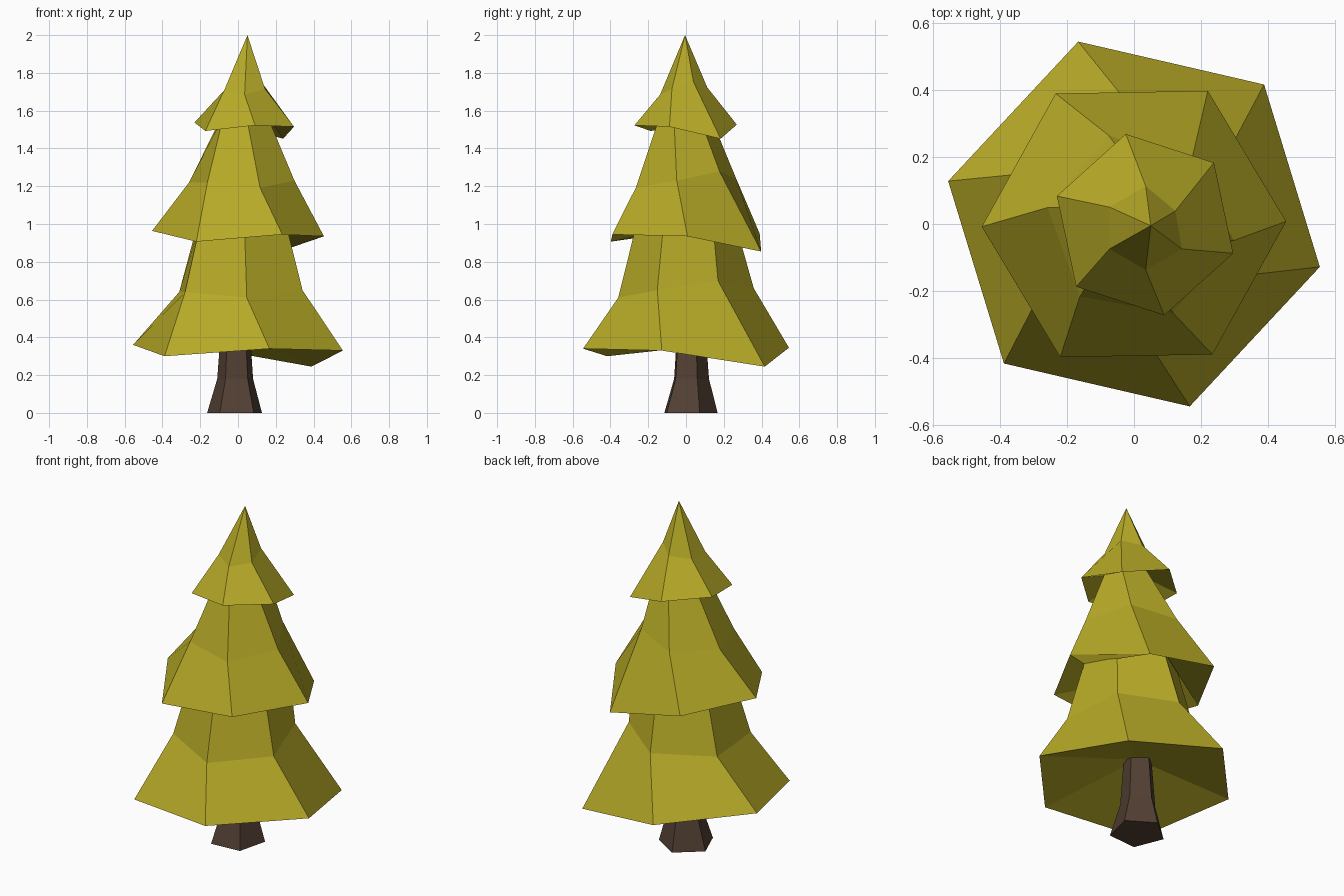
import bpy, bmesh
from math import sin, cos, radians

if "Cube" in bpy.data.objects:
    bpy.data.objects.remove(bpy.data.objects["Cube"])

# Height wobble for the six corners: front-right, right, back-right, back-left, left, front-left
RIM_DZ = [.01, 0, -.085, .015, .03, -.03]
MID_DZ = [-.04, 0, .05, .01, -.01, -.01]
MID_R = [1, 1, .82, 1, 1, 1]
FLAT = [0] * 6
ROUND = [1] * 6


def material(name, rgb):
    m = bpy.data.materials.new(name)
    m.diffuse_color = (*rgb, 1)
    m.use_nodes = True
    m.node_tree.nodes["Principled BSDF"].inputs["Base Color"].default_value = m.diffuse_color
    return m


def ring(bm, cx, cy, r, start, z, n=6, dz=FLAT, scale=1, rad=ROUND):
    out = []
    for i in range(n):
        a = radians(start + 360 * i / n)
        out.append(bm.verts.new((cx + r * rad[i] * cos(a), cy + r * rad[i] * sin(a),
                                 z + scale * dz[i])))
    return out


def bridge(bm, a, b):
    n = len(a)
    for i in range(n):
        j = (i + 1) % n
        bm.faces.new((a[i], a[j], b[j], b[i]))


def fan(bm, loop, point):
    tip = bm.verts.new(point)
    for i in range(len(loop)):
        bm.faces.new((loop[i], loop[(i + 1) % len(loop)], tip))


def finish(bm, name, mat):
    bmesh.ops.recalc_face_normals(bm, faces=bm.faces[:])
    me = bpy.data.meshes.new(name)
    bm.to_mesh(me)
    bm.free()
    ob = bpy.data.objects.new(name, me)
    me.materials.append(mat)
    bpy.context.collection.objects.link(ob)


needles = material("needles", (.47, .40, .02))
bark = material("bark", (.085, .051, .034))

# Foliage: three twisted skirts, each underside joined to the neck of the one below
# (rim, middle, neck) as (cx, cy, radius, start angle, z), plus wobble strength
tiers = [
    ((0, 0, .57, -73, .33), (.015, 0, .36, -85, .65), (.02, 0, .26, -87, 1.01), 1),
    ((0, 0, .455, -59, .935), (.02, 0, .283, -70, 1.23), (.035, -.005, .135, -86, 1.57), .95),
    ((.033, -.002, .277, -78, 1.515), (.035, -.012, .125, -90, 1.715), None, .75),
]
bm = bmesh.new()
neck = None
for rim_p, mid_p, neck_p, s in tiers:
    rim = ring(bm, *rim_p, dz=RIM_DZ, scale=s)
    mid = ring(bm, *mid_p, dz=MID_DZ, scale=s, rad=MID_R)
    bridge(bm, rim, mid)
    if neck is None:
        fan(bm, rim, (-.01, .02, .45))
    else:
        bridge(bm, neck, rim)
    if neck_p:
        neck = ring(bm, *neck_p)
        bridge(bm, mid, neck)
    else:
        fan(bm, mid, (.05, -.005, 2))
finish(bm, "foliage", needles)

# Trunk: five-sided, flared at the base
bm = bmesh.new()
rings = [ring(bm, cx, cy, r, 22, z, n=5) for cx, cy, r, z in
         [(-.015, .015, .153, 0), (-.013, .022, .1, .18), (-.012, .022, .08, .45)]]
bridge(bm, rings[0], rings[1])
bridge(bm, rings[1], rings[2])
bm.faces.new(rings[0])
bm.faces.new(rings[2])
finish(bm, "trunk", bark)
